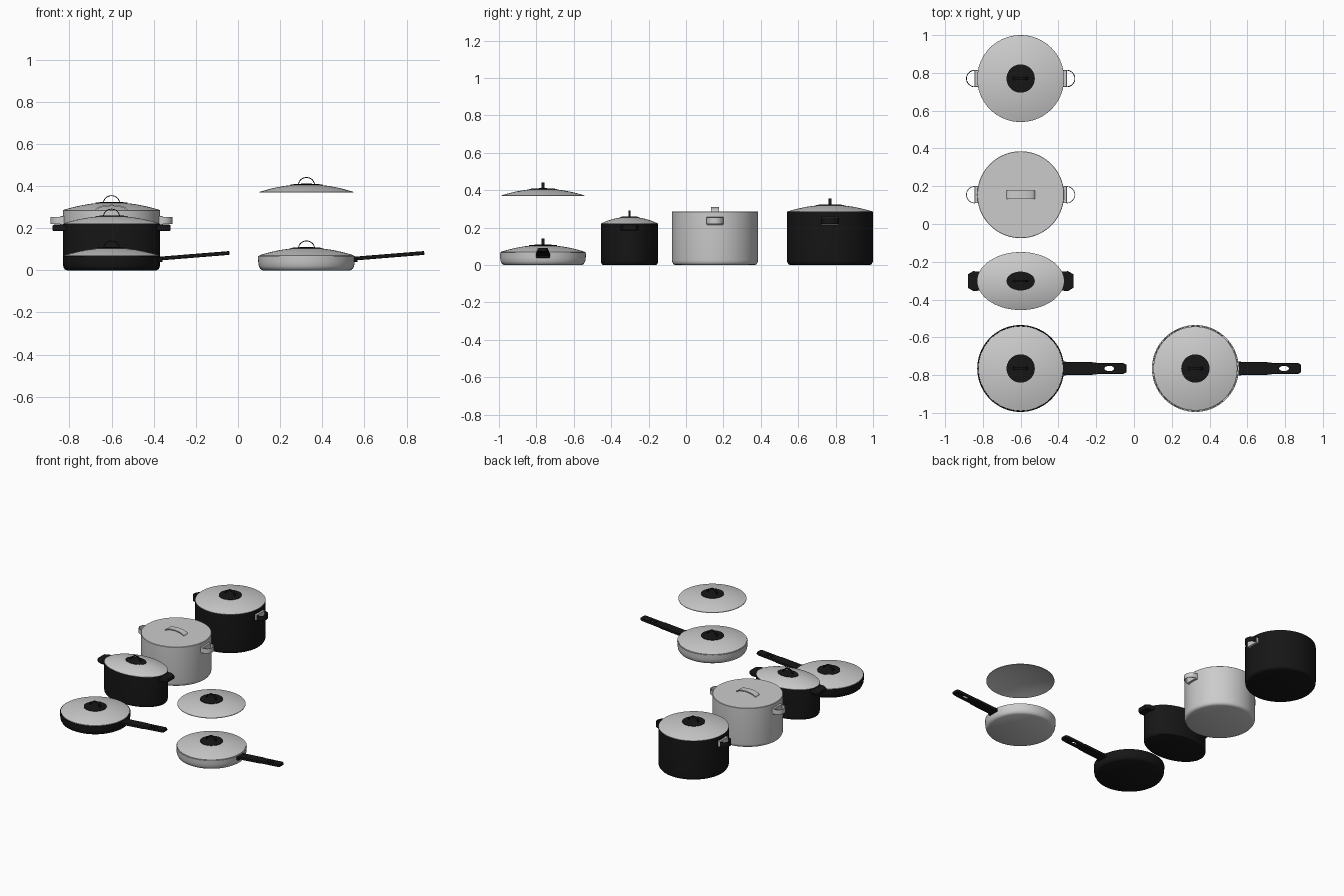
import bpy, bmesh, math

if "Cube" in bpy.data.objects:
    bpy.data.objects.remove(bpy.data.objects["Cube"])

black = bpy.data.materials.new("black_finish")
black.diffuse_color = (0.008, 0.008, 0.008, 1)
black.use_nodes = True
black.node_tree.nodes["Principled BSDF"].inputs["Base Color"].default_value = black.diffuse_color


def finish(ob, mat=None):
    if mat:
        ob.data.materials.clear()
        ob.data.materials.append(mat)
    bpy.ops.object.select_all(action='DESELECT')
    ob.select_set(True)
    bpy.context.view_layer.objects.active = ob
    if ob.type == 'CURVE':
        bpy.ops.object.convert(target='MESH')
    bpy.ops.object.shade_smooth_by_angle(angle=math.radians(35))
    return ob


def from_bmesh(bm, name, mat=None):
    bmesh.ops.recalc_face_normals(bm, faces=bm.faces)
    me = bpy.data.meshes.new(name)
    bm.to_mesh(me)
    bm.free()
    ob = bpy.data.objects.new(name, me)
    bpy.context.collection.objects.link(ob)
    return finish(ob, mat)


def lathe(name, profile, loc, sy=1.0, mat=None, n=72):
    """Closed shell turned around z from (radius, height) points."""
    bm = bmesh.new()
    vs = [bm.verts.new((r, 0, z)) for r, z in profile]
    es = [bm.edges.new(p) for p in zip(vs, vs[1:])]
    bmesh.ops.spin(bm, geom=vs + es, cent=(0, 0, 0), axis=(0, 0, 1),
                   angle=2 * math.pi, steps=n, use_merge=True)
    bmesh.ops.remove_doubles(bm, verts=bm.verts, dist=1e-5)
    bmesh.ops.scale(bm, vec=(1, sy, 1), verts=bm.verts)
    ob = from_bmesh(bm, name, mat)
    ob.location = loc
    return ob


def band(name, path, side, loc, t, mat=None):
    """Flat strap: path points (3D) swept along the side vector, with thickness."""
    bm = bmesh.new()
    a = [bm.verts.new([p[i] - side[i] / 2 for i in range(3)]) for p in path]
    b = [bm.verts.new([p[i] + side[i] / 2 for i in range(3)]) for p in path]
    for i in range(len(path) - 1):
        bm.faces.new((a[i], a[i + 1], b[i + 1], b[i]))
    bmesh.ops.recalc_face_normals(bm, faces=bm.faces)
    bmesh.ops.solidify(bm, geom=bm.faces[:], thickness=t)
    ob = from_bmesh(bm, name, mat)
    ob.location = loc
    return ob


def prism(name, outlines, depth, bevel, loc, mat=None, tilt=0):
    """Flat outline (holes allowed) with thickness and rounded edges."""
    cu = bpy.data.curves.new(name, 'CURVE')
    cu.dimensions, cu.fill_mode = '2D', 'BOTH'
    cu.extrude, cu.bevel_depth, cu.bevel_resolution = depth / 2 - bevel, bevel, 2
    for pts in outlines:
        s = cu.splines.new('POLY')
        s.points.add(len(pts) - 1)
        for p, (x, y) in zip(s.points, pts):
            p.co = (x, y, 0, 1)
        s.use_cyclic_u = True
    ob = bpy.data.objects.new(name, cu)
    bpy.context.collection.objects.link(ob)
    ob.location = loc
    ob.rotation_euler[1] = tilt
    return finish(ob, mat)


def box(name, loc, size, mat=None):
    bm = bmesh.new()
    bmesh.ops.create_cube(bm, size=1)
    bmesh.ops.scale(bm, vec=size, verts=bm.verts)
    bmesh.ops.bevel(bm, geom=bm.edges[:], offset=0.002, segments=1, affect='EDGES')
    ob = from_bmesh(bm, name, mat)
    ob.location = loc
    return ob


def arc(rx, ry, n=20):
    return [(rx * math.cos(math.pi * i / n), ry * math.sin(math.pi * i / n))
            for i in range(n + 1)]


def dome_lid(name, x, y, z, R=0.226, h=0.036, sy=1.0):
    # domed lid shell, dark disc on top and a loop grip
    dome = lambda r: h * (1 - (r / R) ** 2)
    rs = [R * i / 12 for i in range(13)]
    lathe(name, [(r, dome(r)) for r in rs]
          + [(r, dome(r) - 0.004) for r in reversed(rs)], (x, y, z), sy)
    rs = [0.075 * i / 5 for i in range(6)]
    lathe(name + "_knob_base", [(r, dome(r) + 0.003) for r in rs]
          + [(0.075, dome(0.075) - 0.002), (0, h - 0.002)], (x, y, z), sy, black, 40)
    path = [(u, 0, v + h - 0.003) for u, v in arc(0.04, 0.037)]
    band(name + "_knob_loop", path, (0, 0.016 * sy, 0), (x, y, z), 0.004, black)


def pot_body(name, x, y, h, sy=1.0, mat=None):
    R = 0.23
    lathe(name, [(0, 0), (0.212, 0), (0.222, 0.004), (0.228, 0.013), (R, 0.025), (R, h),
                 (R - 0.006, h), (R - 0.006, 0.02), (0.21, 0.008), (0, 0.008)],
          (x, y, 0), sy, mat)


def loop_handles(name, x, y, mat=None):
    # mounting plate and strap loop on both sides
    for s, side in ((-1, "left"), (1, "right")):
        box(f"{name}_{side}_bracket", (x + s * 0.234, y, 0.236), (0.02, 0.09, 0.042))
        path = [(s * (0.242 + v), u, 0) for u, v in arc(0.046, 0.047)]
        band(f"{name}_{side}_loop", path, (0, 0, 0.034), (x, y, 0.236), 0.004, mat)


def pan(name, x, y, mat=None):
    lathe(name + "_body", [(0, 0), (0.208, 0), (0.219, 0.006), (0.226, 0.02), (0.229, 0.04),
                           (0.23, 0.068), (0.225, 0.068), (0.222, 0.03), (0.21, 0.008),
                           (0, 0.008)], (x, y, 0), 1, mat)
    dome_lid(name + "_lid", x, y, 0.071, R=0.224)
    # handle bracket and long handle with hanging hole
    box(name + "_bracket", (x + 0.232, y, 0.052), (0.02, 0.074, 0.026), black)
    outer = [(0, -0.031), (0.16, -0.03), (0.17, -0.026), (0.31, -0.025), (0.322, -0.018),
             (0.322, 0.018), (0.31, 0.025), (0.17, 0.026), (0.16, 0.03), (0, 0.031)]
    hole = [(0.235 + 0.03 * math.cos(a * math.pi / 12), 0.017 * math.sin(a * math.pi / 12))
            for a in range(24)]
    prism(name + "_handle", [outer, hole], 0.018, 0.003, (x + 0.235, y, 0.056),
          black, -math.radians(4.6))


PX = -0.6
# tall dark pot
pot_body("dark_pot_body", PX, 0.77, 0.284, 1, black)
dome_lid("dark_pot_lid", PX, 0.77, 0.286, R=0.229)
loop_handles("dark_pot", PX, 0.77, black)

# grey pot with flat lid and strap grip
pot_body("grey_pot_body", PX, 0.155, 0.283)
lathe("grey_pot_lid", [(0, 0.286), (0.228, 0.286), (0.23, 0.284), (0.228, 0.28), (0, 0.28)],
      (PX, 0.155, 0))
loop_handles("grey_pot", PX, 0.155)
band("grey_pot_lid_grip", [(u, 0, v) for u, v in arc(0.076, 0.025)], (0, 0.045, 0),
     (PX, 0.155, 0.286), 0.007)

# oval casserole with solid ear handles
pot_body("oval_pot_body", PX, -0.302, 0.22, 0.667, black)
dome_lid("oval_pot_lid", PX, -0.302, 0.222, R=0.229, sy=0.667)
for s, side in ((-1, "left"), (1, "right")):
    ear = [(s * 0.215, -0.045), (s * 0.25, -0.046), (s * 0.274, -0.032),
           (s * 0.274, 0.032), (s * 0.25, 0.046), (s * 0.215, 0.045)]
    prism(f"oval_pot_{side}_handle", [ear], 0.03, 0.006, (PX, -0.302, 0.201), black)

# frying pans and the raised spare lid
pan("dark_pan", PX, -0.765, black)
pan("grey_pan", 0.325, -0.765)
dome_lid("raised_lid", 0.325, -0.765, 0.372, R=0.222)
